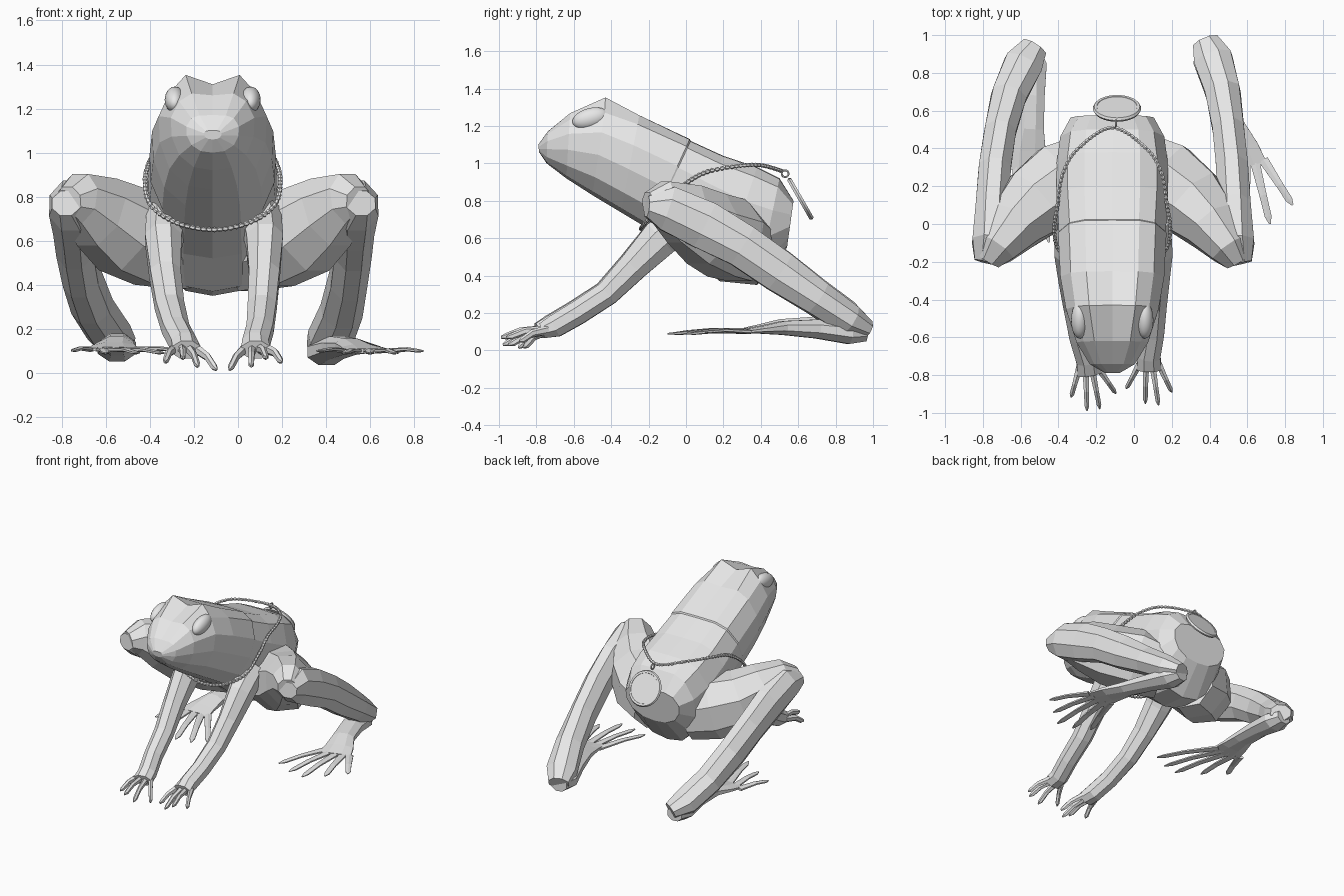
import bpy
import bmesh
import math
from mathutils import Vector, Matrix

cube = bpy.data.objects.get("Cube")
if cube:
    bpy.data.objects.remove(cube, do_unlink=True)

MID = -0.115  # centre line of the animal

grey = bpy.data.materials.new("plain grey")
grey.use_nodes = True
grey.diffuse_color = (0.8, 0.8, 0.8, 1)
grey.node_tree.nodes["Principled BSDF"].inputs["Base Color"].default_value = grey.diffuse_color


def finish(name, bm, smooth=False):
    """Turn a bmesh into a named object."""
    bmesh.ops.recalc_face_normals(bm, faces=bm.faces)
    mesh = bpy.data.meshes.new(name)
    bm.to_mesh(mesh)
    bm.free()
    mesh.materials.append(grey)
    for poly in mesh.polygons:
        poly.use_smooth = smooth
    obj = bpy.data.objects.new(name, mesh)
    bpy.context.collection.objects.link(obj)


def skin(bm, rings):
    """Bridge rings of points and cap both ends."""
    loops = [[bm.verts.new(p) for p in ring] for ring in rings]
    count = len(loops[0])
    for low, high in zip(loops, loops[1:]):
        for i in range(count):
            j = (i + 1) % count
            bm.faces.new((low[i], low[j], high[j], high[i]))
    bm.faces.new(loops[0])
    bm.faces.new(loops[-1])


def limb(bm, stations, sides=8):
    """Tapered tube; each station is x, y, z, half width, half height."""
    centres = [Vector(s[:3]) for s in stations]
    rings = []
    for i, s in enumerate(stations):
        along = (centres[min(i + 1, len(centres) - 1)] - centres[max(i - 1, 0)]).normalized()
        side = along.cross(Vector((0, 0, 1))).normalized()
        up = side.cross(along)
        ring = []
        for k in range(sides):
            a = math.tau * (k + 0.5) / sides
            ring.append(centres[i] + side * s[3] * math.cos(a) + up * s[4] * math.sin(a))
        rings.append(ring)
    skin(bm, rings)


def digits(bm, root, tips, spread, width, height):
    """Fan of tapering fingers or toes from a palm."""
    root = Vector(root)
    for i, tip in enumerate(tips):
        tip = Vector(tip)
        start = root + Vector((spread * (0.5 - i / (len(tips) - 1)), 0, 0))
        middle = start.lerp(tip, 0.55) + Vector((0, 0, height * 0.6))
        limb(bm, [(*start, width, height), (*middle, width * 0.75, height * 0.8),
                  (*start.lerp(tip, 0.88), width * 0.7, height * 0.7),
                  (*tip, width * 0.2, height * 0.3)], 6)


# Body and head: top y, top z, bottom y, bottom z, half width, brow lift
sections = [
    (-.79, 1.1, -.785, 1.06, .04, 0),
    (-.74, 1.17, -.745, 1.0, .12, 0),
    (-.62, 1.26, -.64, .92, .19, .01),
    (-.43, 1.31, -.5, .83, .245, .045),
    (-.25, 1.25, -.35, .74, .275, .01),
    (.02, 1.13, -.2, .65, .287, 0),
    (.025, 1.12, -.195, .645, .283, 0),
    (.2, 1.04, 0, .52, .295, 0),
    (.38, .98, .18, .37, .295, 0),
    (.5, .92, .38, .35, .275, 0),
    (.575, .8, .54, .55, .22, 0),
]
outline = [(0, 1), (.5, .99), (.8, .84), (1, .4), (.98, -.1), (.8, -.6), (.45, -.92)]
outline += [(0, -1)] + [(-u, v) for u, v in reversed(outline[1:])]
body = bmesh.new()
rings = []
for ty, tz, by, bz, half, brow in sections:
    ring = []
    for u, v in outline:
        t = (v + 1) / 2
        lift = brow if abs(u) == .5 else 0
        ring.append((MID + u * half, by + (ty - by) * t, bz + (tz - bz) * t + lift))
    rings.append(ring)
skin(body, rings)
finish("body", body)

# Limb stations for the left side
thigh = [(.0, .31, .55, .2, .2), (.16, .22, .6, .235, .23), (.31, .11, .65, .205, .215),
         (.42, -.01, .73, .16, .18), (.51, -.13, .79, .115, .125), (.55, -.2, .78, .07, .07)]
shin = [(.56, -.21, .77, .07, .06), (.535, -.1, .76, .11, .13), (.53, .1, .67, .095, .14),
        (.52, .3, .56, .092, .125), (.5, .5, .42, .09, .12), (.47, .7, .28, .1, .1),
        (.42, .87, .16, .11, .09), (.38, .965, .11, .075, .055)]
foot = [(.38, .96, .095, .06, .05), (.4, .87, .095, .095, .065), (.45, .7, .115, .08, .055),
        (.51, .52, .12, .08, .04), (.56, .4, .11, .105, .022), (.59, .3, .1, .125, .012)]
toes = [(.84, .1, .1), (.72, 0, .09), (.6, -.1, .09), (.48, -.08, .09), (.36, -.03, .1)]
arm = [(.1, .02, .72, .1, .1), (.12, -.14, .6, .09, .11), (.12, -.28, .45, .075, .085),
       (.11, -.42, .305, .07, .07), (.1, -.58, .2, .065, .068), (.08, -.7, .13, .065, .065),
       (.08, -.77, .105, .07, .045)]
fingers = [(.2, -.89, .05), (.13, -.96, .07), (.06, -.95, .03), (-.04, -.87, .015)]


# Placement of each limb station on the other side, which is posed a little differently
def hind(p):
    return (2 * MID - p[0] + .01 + .08 * p[1] ** 3, .97 * p[1], p[2] + .03 * max(p[1], 0), *p[3:])


def tread(p):
    return (2 * MID - p[0] + .04 + .31 * (1 - p[1]), .97 * p[1], p[2] + .02 * max(p[1], 0), *p[3:])


def fore(p):
    return (2 * MID - p[0] + .01 + .11 * p[1] ** 2, 1.03 * p[1], *p[2:])


def keep(p):
    return p


# Legs, feet, arms and eyes on both sides
for label, leg, sole, hand, way in (("left", keep, keep, keep, 1), ("right", hind, tread, fore, -1)):
    for part, stations in (("thigh", thigh), ("shin", shin)):
        bm = bmesh.new()
        limb(bm, [leg(s) for s in stations])
        finish(label + "_" + part, bm)
    bm = bmesh.new()
    limb(bm, [sole(s) for s in foot])
    digits(bm, sole((.59, .34, .1)), [sole(t) for t in toes], .19 * way, .03, .012)
    finish(label + "_foot", bm)
    bm = bmesh.new()
    limb(bm, [hand(s) for s in arm])
    digits(bm, hand((.08, -.74, .11)), [hand(t) for t in fingers], .1 * way, .02, .025)
    finish(label + "_arm", bm)
    bm = bmesh.new()
    place = Matrix.Translation((MID + .172 * way, -.51, 1.24)) @ Matrix.Rotation(.25, 4, 'X')
    bmesh.ops.create_uvsphere(bm, u_segments=20, v_segments=12, radius=1,
                              matrix=place @ Matrix.Diagonal((.046, .1, .056, 1)))
    finish(label + "_eye", bm, True)

# Necklace chain of small beads along a smooth closed path
half = [(0, .51, .96), (.18, .4, .99), (.26, .27, .985), (.29, .1, .95), (.307, -.03, .87),
        (.28, -.14, .76), (.16, -.22, .68), (0, -.24, .65)]
path = [Vector((MID + x, y, z)) for x, y, z in half + [(-x, y, z) for x, y, z in half[-2:0:-1]]]
fine = []
for i in range(len(path)):
    a, b, c, d = (path[(i + k) % len(path)] for k in (-1, 0, 1, 2))
    for step in range(20):
        t = step / 20
        fine.append(b + (c - a) * t / 2 + (2 * a - 5 * b + 4 * c - d) * t * t / 2
                    + (3 * b - a - 3 * c + d) * t ** 3 / 2)
chain = bmesh.new()
last = None
for i, point in enumerate(fine):
    if last is None or (point - last).length > .02:
        along = fine[(i + 1) % len(fine)] - point
        place = Matrix.Translation(point) @ along.to_track_quat('Z', 'Y').to_matrix().to_4x4()
        bmesh.ops.create_uvsphere(chain, u_segments=6, v_segments=4, radius=1,
                                  matrix=place @ Matrix.Diagonal((.012, .012, .015, 1)))
        last = point
finish("necklace_chain", chain)

# Pendant: tilted disc with a raised rim, hung from a small ring
tilt = Vector((0, .87, .5)).to_track_quat('Z', 'Y')
centre = Vector((MID + .025, .612, .81))
disc = bmesh.new()
bmesh.ops.create_cone(disc, cap_ends=True, segments=32, radius1=.115, radius2=.115, depth=.02,
                      matrix=Matrix.Translation(centre) @ tilt.to_matrix().to_4x4())
finish("pendant_disc", disc)
for name, spot, big, small, turn in (
        ("pendant_rim", centre, .114, .014, tilt.to_euler()),
        ("pendant_ring", Vector((MID + .02, .53, .945)), .018, .005, (0, math.pi / 2, 0))):
    bpy.ops.mesh.primitive_torus_add(major_radius=big, minor_radius=small, major_segments=32,
                                     minor_segments=6, location=spot, rotation=turn)
    ring = bpy.context.object
    ring.name = name
    ring.data.materials.append(grey)
    bpy.ops.object.shade_smooth_by_angle()
